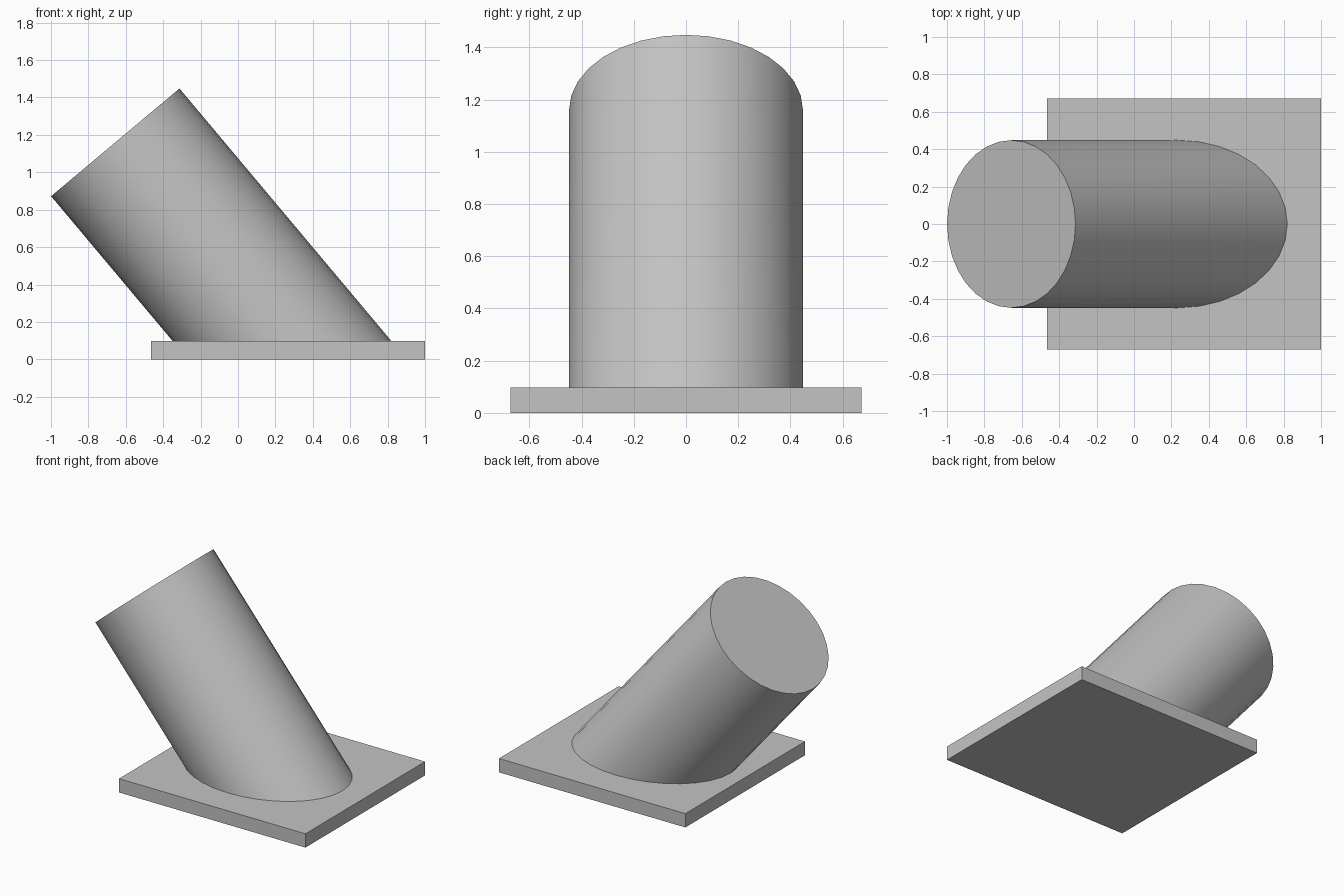
import bpy, bmesh
from math import radians, tan
from mathutils import Matrix, Vector

cube = bpy.data.objects.get("Cube")
if cube:
    bpy.data.objects.remove(cube, do_unlink=True)

PLATE_TOP = 0.098
RADIUS = 0.448
TILT = radians(-40)

grey = bpy.data.materials.new("light_grey")
grey.use_nodes = True
colour = (0.55, 0.55, 0.55, 1)
grey.diffuse_color = colour
grey.node_tree.nodes["Principled BSDF"].inputs["Base Color"].default_value = colour


def add_object(name, bm):
    bmesh.ops.recalc_face_normals(bm, faces=bm.faces)
    mesh = bpy.data.meshes.new(name)
    bm.to_mesh(mesh)
    bm.free()
    mesh.materials.append(grey)
    obj = bpy.data.objects.new(name, mesh)
    bpy.context.collection.objects.link(obj)
    return obj


# Flat rectangular base plate
bm = bmesh.new()
bmesh.ops.create_cube(bm, size=1)
bmesh.ops.scale(bm, vec=(1.465, 1.343, PLATE_TOP), verts=bm.verts)
bmesh.ops.translate(bm, vec=(0.2675, 0, PLATE_TOP / 2), verts=bm.verts)
add_object("base_plate", bm)

# Leaning cylinder, its lower rim slid along the axis onto the plate
bm = bmesh.new()
bmesh.ops.create_cone(bm, cap_ends=True, segments=32, radius1=RADIUS, radius2=RADIUS, depth=1)
lower_rim = [v for v in bm.verts if v.co.z < 0]
top_centre = Vector((-0.656, 0, 1.16))
bmesh.ops.translate(bm, vec=(0, 0, -0.5), verts=bm.verts)
bmesh.ops.transform(bm, matrix=Matrix.Translation(top_centre) @ Matrix.Rotation(TILT, 4, 'Y'), verts=bm.verts)
for v in lower_rim:
    drop = v.co.z - PLATE_TOP
    v.co += Vector((-drop * tan(TILT), 0, -drop))
cylinder = add_object("leaning_cylinder", bm)

bpy.ops.object.select_all(action='DESELECT')
cylinder.select_set(True)
bpy.context.view_layer.objects.active = cylinder
bpy.ops.object.shade_smooth_by_angle(angle=radians(30))
